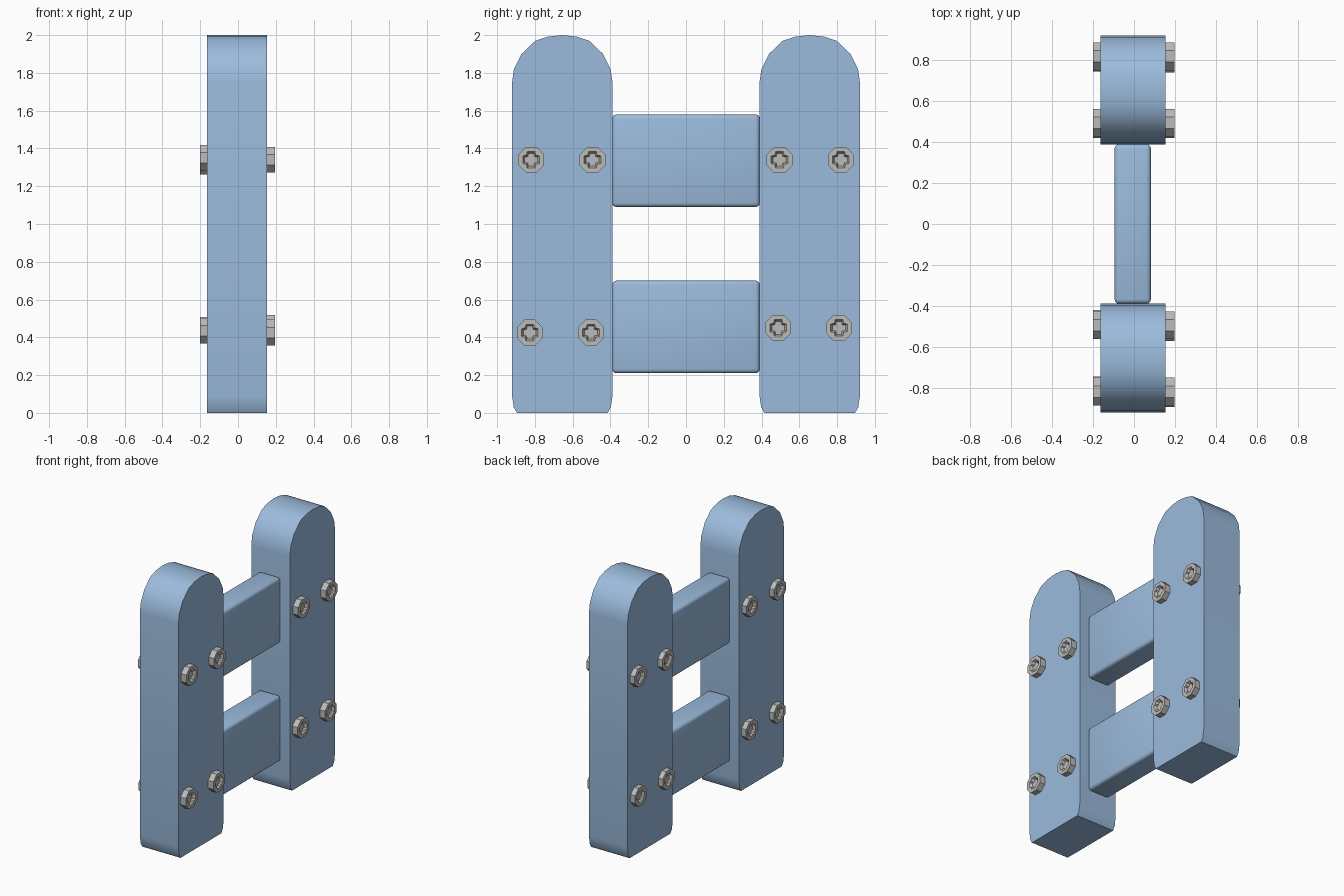
import bpy, bmesh
from math import cos, sin, pi, radians

if "Cube" in bpy.data.objects:
    bpy.data.objects.remove(bpy.data.objects["Cube"])

blue = bpy.data.materials.new("blue_paint")
blue.diffuse_color = (0.33, 0.50, 0.72, 1)
blue.use_nodes = True
blue.node_tree.nodes["Principled BSDF"].inputs["Base Color"].default_value = blue.diffuse_color
grey = bpy.data.materials.new("bolt_metal")
grey.diffuse_color = (0.5, 0.5, 0.49, 1)
grey.use_nodes = True
grey.node_tree.nodes["Principled BSDF"].inputs["Base Color"].default_value = grey.diffuse_color


def finish(name, bm, mat, smooth=None):
    bmesh.ops.recalc_face_normals(bm, faces=bm.faces)
    me = bpy.data.meshes.new(name)
    bm.to_mesh(me)
    bm.free()
    me.materials.append(mat)
    ob = bpy.data.objects.new(name, me)
    bpy.context.collection.objects.link(ob)
    if smooth:
        bpy.ops.object.select_all(action='DESELECT')
        bpy.context.view_layer.objects.active = ob
        ob.select_set(True)
        bpy.ops.object.shade_smooth_by_angle(angle=radians(smooth))
    return ob


# Posts: half profile in y/z, mirrored, then extruded along x
half = [(0.24, 0), (0.257, 0.03), (0.266, 0.09), (0.266, 1.75), (0.256, 1.82),
        (0.216, 1.90), (0.143, 1.97), (0.075, 1.992)]
profile = half + [(0, 2.0)] + [(-y, z) for y, z in reversed(half)]


def post(name, cy):
    bm = bmesh.new()
    face = bm.faces.new([bm.verts.new((-0.163, cy + y, z)) for y, z in profile])
    ext = bmesh.ops.extrude_face_region(bm, geom=[face])
    moved = [v for v in ext["geom"] if isinstance(v, bmesh.types.BMVert)]
    bmesh.ops.translate(bm, verts=moved, vec=(0.317, 0, 0))
    finish(name, bm, blue, 40)


post("left_post", -0.655)
post("right_post", 0.655)


# Rails: softly rounded boxes between the posts
def rail(name, z0, z1):
    bm = bmesh.new()
    bmesh.ops.create_cube(bm, size=1)
    for v in bm.verts:
        v.co = (v.co.x * 0.178 - 0.006, v.co.y * 0.78, (z0 + z1) / 2 + v.co.z * (z1 - z0))
    bmesh.ops.bevel(bm, geom=bm.edges[:], offset=0.022, segments=3,
                    profile=0.5, affect='EDGES')
    finish(name, bm, blue, 40)


rail("upper_rail", 1.09, 1.58)
rail("lower_rail", 0.21, 0.70)


# Bolts: eight-sided heads with a tapered cross recess
def bolt(name, side, y, z):
    bm = bmesh.new()
    base, top = (-0.15, -0.2) if side < 0 else (0.145, 0.197)
    floor = top - side * 0.02

    def octagon(x):
        return [bm.verts.new((x, y + 0.074 * cos(a), z + 0.074 * sin(a)))
                for a in [pi / 8 + k * pi / 4 for k in range(8)]]

    def cross(x, r, w, c):
        out = []
        for k in range(4):
            a = k * pi / 2
            for u, v in ((r, -w), (r, w), (c, c)):
                out.append(bm.verts.new((x, y + u * cos(a) - v * sin(a),
                                         z + u * sin(a) + v * cos(a))))
        return out

    def bridge(p, q):
        n = len(p)
        for i in range(n):
            bm.faces.new((p[i], p[(i + 1) % n], q[(i + 1) % n], q[i]))

    low, rim = octagon(base), octagon(top)
    hole, pit = cross(top, 0.044, 0.02, 0.025), cross(floor, 0.034, 0.014, 0.017)
    bm.faces.new(low)
    bridge(low, rim)
    for k in range(4):
        o0, o1, o2 = rim[2 * k - 1], rim[2 * k], rim[2 * k + 1]
        t0, t1, c, t2 = (hole[(3 * k + j) % 12] for j in range(4))
        bm.faces.new((o0, o1, t1, t0))
        bm.faces.new((o1, o2, t2, c, t1))
    bridge(hole, pit)
    bm.faces.new(pit)
    finish(name, bm, grey)


# Bolt pairs: side, outer/inner y, z
pairs = [(1, -0.82, -0.495, 1.34), (1, 0.82, 0.495, 1.34),
         (1, -0.827, -0.503, 0.425), (1, 0.81, 0.488, 0.45),
         (-1, -0.82, -0.495, 1.35), (-1, 0.82, 0.495, 1.33),
         (-1, -0.815, -0.49, 0.435), (-1, 0.815, 0.49, 0.44)]
for i, (side, outer, inner, z) in enumerate(pairs):
    bolt(f"outer_bolt_{i + 1}", side, outer, z)
    bolt(f"inner_bolt_{i + 1}", side, inner, z)
